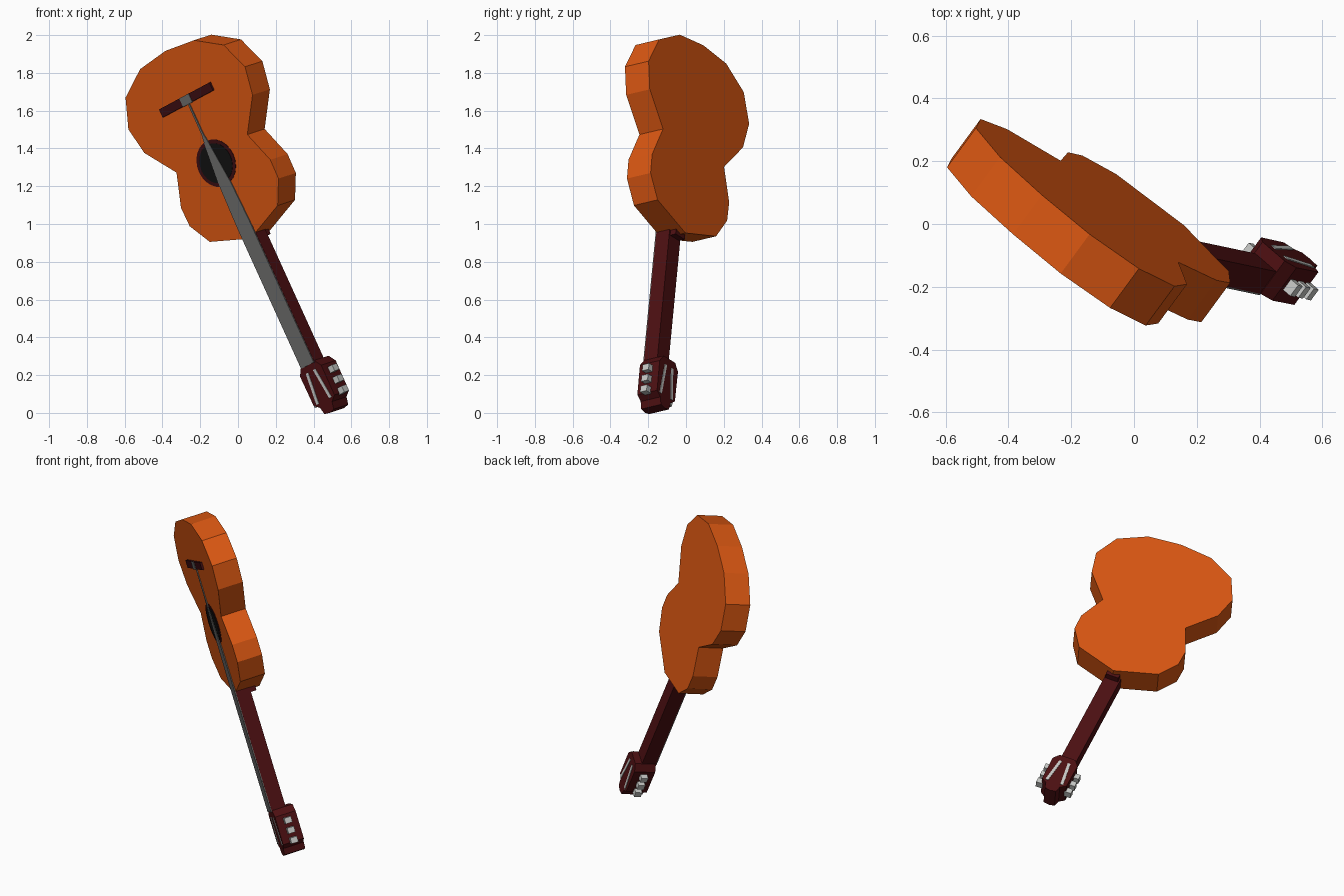
import bpy, bmesh, math
from mathutils import Matrix, Vector

if "Cube" in bpy.data.objects:
    bpy.data.objects.remove(bpy.data.objects["Cube"])

# Guitar frame: u across the body, v towards the headstock, t from front to back
V = Vector((0.412, -0.087, -0.907)).normalized()
N = Vector((0.581, 0.791, 0.188))
N = (N - V * N.dot(V)).normalized()
U = V.cross(N)
FRAME = Matrix((U, V, N)).transposed().to_4x4()
FRAME.translation = (-0.115, -0.09, 1.322)


def material(name, rgb):
    m = bpy.data.materials.new(name)
    m.diffuse_color = (*rgb, 1)
    m.use_nodes = True
    m.node_tree.nodes["Principled BSDF"].inputs["Base Color"].default_value = m.diffuse_color
    return m


ORANGE = material("orange wood", (0.70, 0.095, 0.006))
MAROON = material("dark red wood", (0.075, 0.005, 0.006))
DARK = material("bridge wood", (0.045, 0.004, 0.006))
BLACK = material("black", (0.006, 0.006, 0.006))
GREY = material("string grey", (0.15, 0.15, 0.145))
SILVER = material("silver", (0.58, 0.59, 0.57))


def prism(name, outline, t0, t1, mat):
    """Extrude a (u, v) outline from depth t0 to t1."""
    bm = bmesh.new()
    face = bm.faces.new([bm.verts.new((u, v, t0)) for u, v in outline])
    new = bmesh.ops.extrude_face_region(bm, geom=[face])["geom"]
    for g in new:
        if isinstance(g, bmesh.types.BMVert):
            g.co.z = t1
    bmesh.ops.recalc_face_normals(bm, faces=bm.faces)
    bm.transform(FRAME)
    me = bpy.data.meshes.new(name)
    bm.to_mesh(me)
    bm.free()
    me.materials.append(mat)
    ob = bpy.data.objects.new(name, me)
    bpy.context.collection.objects.link(ob)
    return ob


def mirrored(half):
    """Close a half outline across u = 0."""
    return half + [(-u, v) for u, v in reversed(half) if u > 0]


def box(u0, u1, v0, v1):
    return [(u0, v0), (u1, v0), (u1, v1), (u0, v1)]


def circle(r, n=24):
    return [(r * math.cos(2 * math.pi * i / n), r * math.sin(2 * math.pi * i / n)) for i in range(n)]


# Body
prism("body", mirrored([(0, -0.655), (0.203, -0.633), (0.37, -0.536), (0.44, -0.38),
                        (0.408, -0.229), (0.267, -0.056), (0.337, 0.12), (0.335, 0.229),
                        (0.256, 0.353), (0, 0.44)]), 0, 0.158, ORANGE)

# Sound hole and its ring
prism("sound_hole_ring", circle(0.128), -0.002, 0.003, DARK)
prism("sound_hole", circle(0.108), -0.004, 0.003, BLACK)

# Bridge
prism("bridge", box(-0.19, 0.19, -0.395, -0.348), -0.013, 0.005, DARK)
prism("saddle", box(-0.035, 0.035, -0.395, -0.345), -0.016, -0.01, GREY)

# Neck and heel
prism("neck", box(-0.048, 0.048, 0.38, 1.19), -0.001, 0.088, MAROON)
prism("heel", box(-0.04, 0.04, 0.38, 0.455), 0.05, 0.125, MAROON)

# Strings: a wide band on the neck that narrows towards the bridge
prism("strings", mirrored([(0.005, -0.35), (0.006, -0.17), (0.014, -0.12), (0.04, 0.13),
                           (0.047, 0.35), (0.047, 1.18)]), -0.007, -0.001, GREY)

# Headstock
prism("headstock", mirrored([(0.05, 1.172), (0.08, 1.212), (0.078, 1.385), (0.045, 1.41),
                             (0.035, 1.45), (0, 1.457)]), 0, 0.132, MAROON)

# Slots on both faces and tuning pegs on both sides
for side, label in ((1, "right"), (-1, "left")):
    slot = [(side * u, v) for u, v in
            ((0.018, 1.215), (0.036, 1.215), (0.057, 1.388), (0.039, 1.388))]
    prism(f"front_slot_{label}", slot, -0.003, 0.002, SILVER)
    prism(f"back_slot_{label}", slot, 0.13, 0.135, SILVER)
    for i in range(3):
        v = 1.25 + 0.062 * i
        prism(f"peg_{label}_{i + 1}", box(side * 0.07, side * 0.112, v - 0.018, v + 0.018),
              0.045, 0.088, SILVER)
